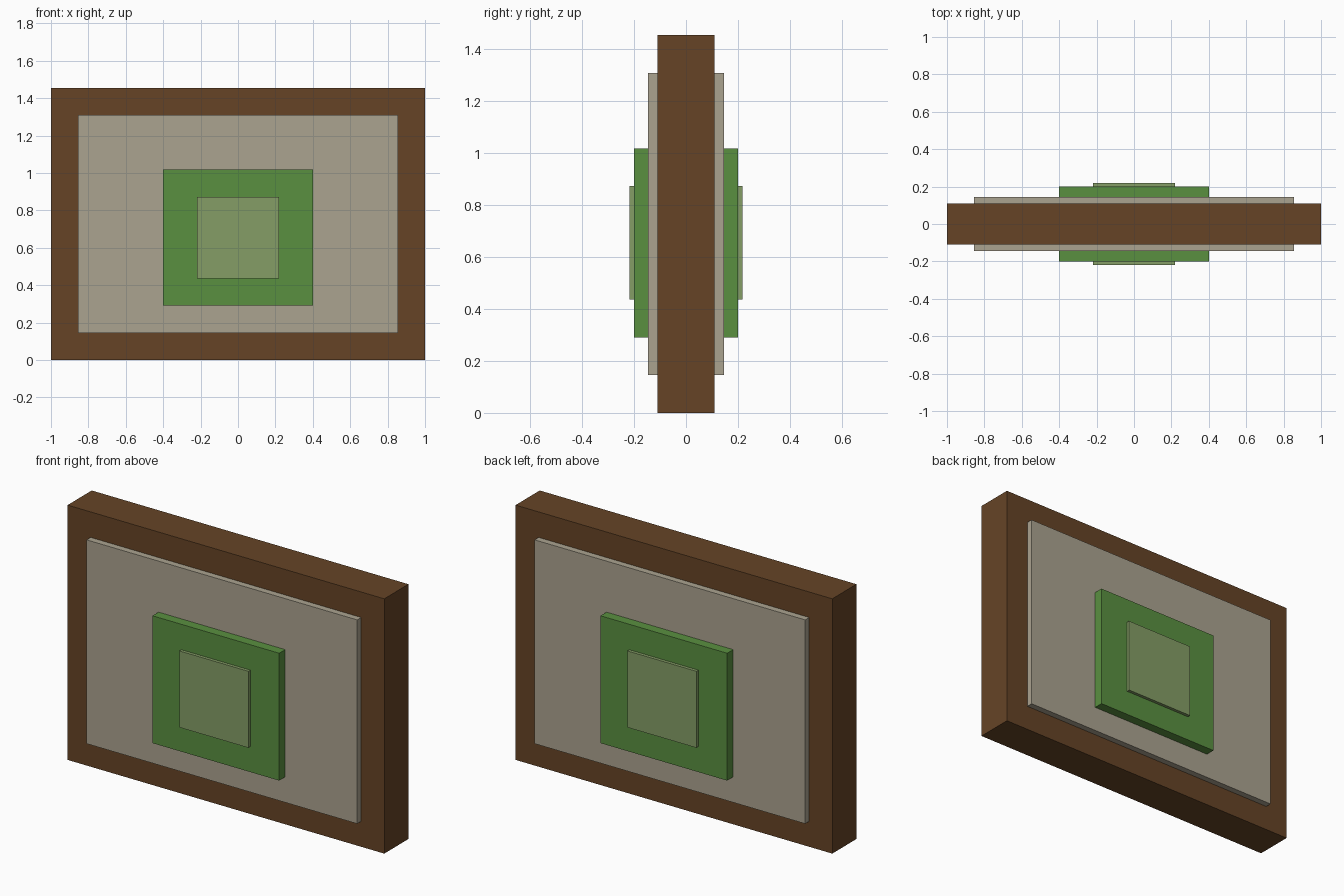
import bpy

if "Cube" in bpy.data.objects:
    bpy.data.objects.remove(bpy.data.objects["Cube"])


def srgb(hexcode):
    """Hex colour to linear RGBA."""
    channels = [int(hexcode[i:i + 2], 16) / 255 for i in (0, 2, 4)]
    return [c / 12.92 if c <= 0.04045 else ((c + 0.055) / 1.055) ** 2.4 for c in channels] + [1]


def slab(name, half_x, half_y, z0, z1, colour):
    """Box centred on x and y, reaching through to both faces of the board."""
    bpy.ops.mesh.primitive_cube_add(size=1, location=(0, 0, (z0 + z1) / 2))
    obj = bpy.context.object
    obj.name = name
    obj.scale = (2 * half_x, 2 * half_y, z1 - z0)
    bpy.ops.object.transform_apply(location=False, rotation=False, scale=True)
    mat = bpy.data.materials.new(name + "_colour")
    mat.diffuse_color = srgb(colour)
    mat.use_nodes = True
    mat.node_tree.nodes["Principled BSDF"].inputs["Base Color"].default_value = mat.diffuse_color
    obj.data.materials.append(mat)
    return obj


# Wooden outer board
slab("wooden_frame", 1.0, 0.109, 0.0, 1.4545, "664426")
# Pale panel standing proud on both sides
slab("pale_panel", 0.8545, 0.1455, 0.1455, 1.309, "ABA390")
# Green square block
slab("green_block", 0.4, 0.2, 0.291, 1.018, "5A9040")
# Light green centre plate
slab("centre_plate", 0.218, 0.218, 0.4365, 0.873, "859E66")
